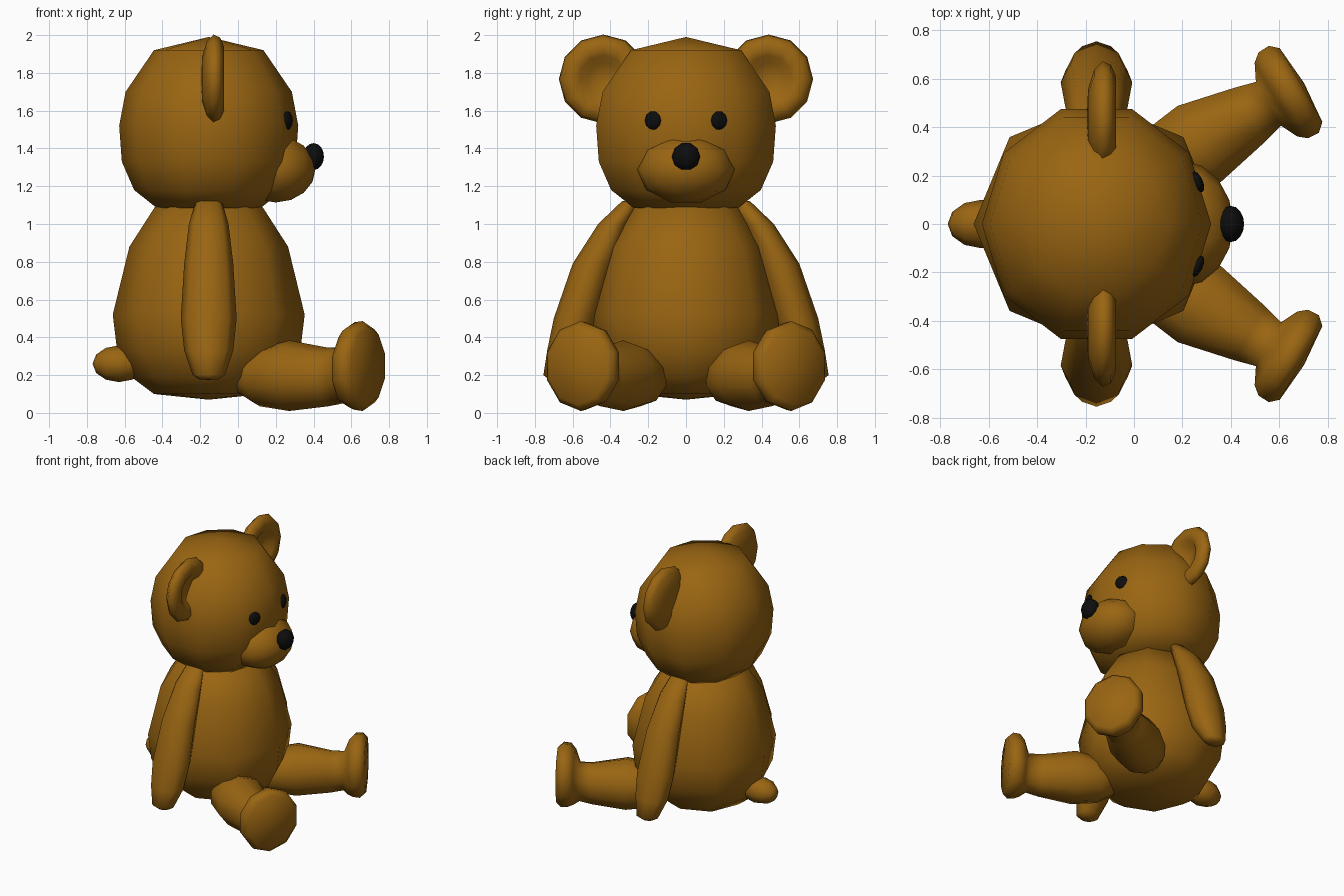
import bpy, bmesh, math
from mathutils import Vector, Matrix

if "Cube" in bpy.data.objects:
    bpy.data.objects.remove(bpy.data.objects["Cube"])


def material(name, color):
    m = bpy.data.materials.new(name)
    m.diffuse_color = (*color, 1)
    m.use_nodes = True
    m.node_tree.nodes["Principled BSDF"].inputs["Base Color"].default_value = m.diffuse_color
    return m


FUR = material("brown fur", (0.32, 0.13, 0.006))
BLACK = material("black", (0.004, 0.004, 0.004))
X, Y, Z = Vector((1, 0, 0)), Vector((0, 1, 0)), Vector((0, 0, 1))


def finish(name, bm, mat):
    bmesh.ops.recalc_face_normals(bm, faces=bm.faces)
    me = bpy.data.meshes.new(name)
    bm.to_mesh(me)
    bm.free()
    me.materials.append(mat)
    for p in me.polygons:
        p.use_smooth = True
    ob = bpy.data.objects.new(name, me)
    bpy.context.collection.objects.link(ob)
    return ob


def loft(name, rings, u, v, n, mat=FUR, offset=0.0):
    """Skin of elliptical rings (centre, radius along u, radius along v)."""
    bm = bmesh.new()
    loops = []
    for c, ru, rv in rings:
        if ru == 0:
            loops.append([bm.verts.new(c)] * n)
            continue
        angles = [math.tau * (i + offset) / n for i in range(n)]
        loops.append([bm.verts.new(Vector(c) + u * ru * math.cos(a) + v * rv * math.sin(a))
                      for a in angles])
    for a, b in zip(loops, loops[1:]):
        for i in range(n):
            j = (i + 1) % n
            bm.faces.new(list(dict.fromkeys((a[i], a[j], b[j], b[i]))))
    return finish(name, bm, mat)


def ball(name, centre, radii, mat=FUR, turn=0.0, seg=10, rings=8):
    """Ellipsoid with its poles along x."""
    bm = bmesh.new()
    bmesh.ops.create_uvsphere(bm, u_segments=seg, v_segments=rings, radius=1)
    bm.transform(Matrix.Translation(centre) @ Matrix.Rotation(turn, 4, 'Z')
                 @ Matrix.Diagonal((*radii, 1)) @ Matrix.Rotation(math.pi / 2, 4, 'Y'))
    return finish(name, bm, mat)


CX = -0.155

# Body: eight-sided pear
body = [(0.07, 0), (0.10, 0.29), (0.19, 0.41), (0.33, 0.485), (0.52, 0.508),
        (0.88, 0.42), (1.09, 0.285), (1.14, 0)]
loft("body", [((CX, 0, z), r, r) for z, r in body], X, Y, 8)

# Head: ten-sided and slightly wider than deep
head = [(1.08, 0), (1.085, 0.275), (1.18, 0.395), (1.33, 0.46), (1.52, 0.474),
        (1.70, 0.44), (1.92, 0.29), (1.99, 0)]
loft("head", [((CX, 0, z), r, r * 1.055) for z, r in head], X, Y, 10)

# Muzzle, nose and tail
ball("muzzle", (0.2, 0, 1.29), (0.21, 0.26, 0.185))
ball("nose", (0.40, 0, 1.357), (0.055, 0.075, 0.075), BLACK)
ball("tail", (-0.63, 0, 0.26), (0.14, 0.10, 0.097), seg=8, rings=6)

for side, s in (("left", 1), ("right", -1)):
    # Eye
    ball(side + "_eye", (0.262, 0.175 * s, 1.548), (0.022, 0.047, 0.05), BLACK,
         turn=s * math.radians(25))

    # Ear: round back, rolled rim, dished front
    ear = [(-0.195, 0), (-0.19, 0.12), (-0.165, 0.20), (-0.13, 0.236), (-0.095, 0.22),
           (-0.075, 0.175), (-0.09, 0.125), (-0.13, 0.085), (-0.14, 0)]
    loft(side + "_ear", [((x, 0.437 * s, 1.767), r, r) for x, r in ear], Z, Y, 12)

    # Arm: leaf shape hanging outward from the shoulder
    arm = [(1.125, 0.295, 0, 0), (1.12, 0.295, 0.07, 0.045), (1.0, 0.385, 0.105, 0.08),
           (0.79, 0.49, 0.13, 0.11), (0.5, 0.585, 0.148, 0.115), (0.33, 0.63, 0.13, 0.105),
           (0.2, 0.685, 0.085, 0.07), (0.177, 0.685, 0.05, 0.04), (0.175, 0.685, 0, 0)]
    loft(side + "_arm", [((CX, y * s, z), rx, ry) for z, y, rx, ry in arm], X, Y, 8)

    # Leg and foot: splayed 30 degrees, distance along the leg, height, radii
    along = Vector((math.cos(math.pi / 6), s * 0.5, 0))
    across = Vector((-0.5, s * math.cos(math.pi / 6), 0))
    leg = [(0.08, 0.19, 0, 0), (0.12, 0.19, 0.10, 0.10), (0.22, 0.19, 0.165, 0.155),
           (0.40, 0.197, 0.19, 0.187), (0.64, 0.19, 0.135, 0.155), (0.73, 0.20, 0.11, 0.15),
           (0.765, 0.235, 0.185, 0.205), (0.80, 0.248, 0.215, 0.232),
           (0.85, 0.248, 0.218, 0.238), (0.885, 0.248, 0.185, 0.205), (0.90, 0.248, 0, 0)]
    loft(side + "_leg", [(along * d + across * 0.152 + Z * z, ra, rz) for d, z, ra, rz in leg],
         across, Z, 10, offset=0.5)
